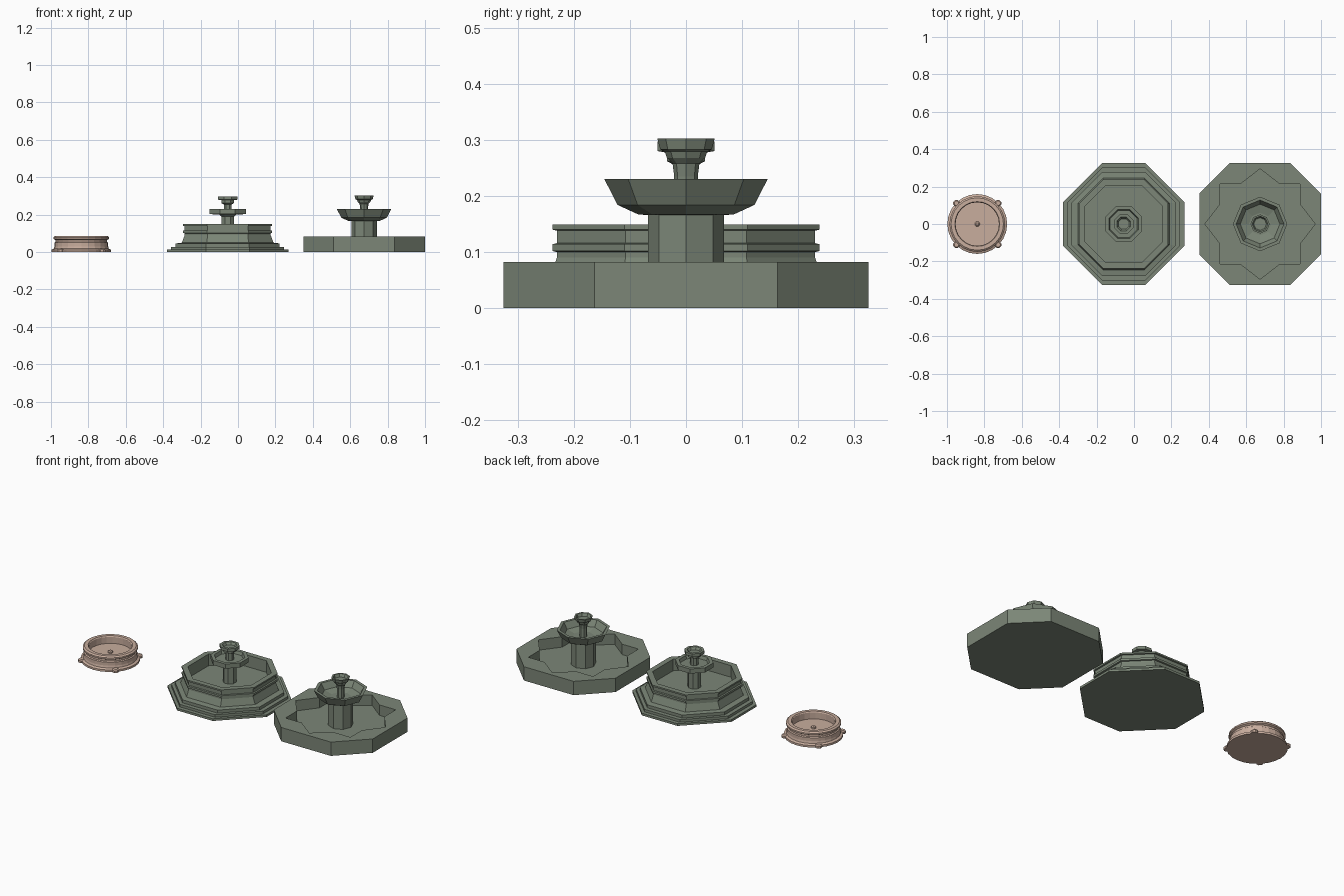
import bpy, bmesh
from math import sin, cos, pi, tau
from mathutils import Matrix

if "Cube" in bpy.data.objects:
    bpy.data.objects.remove(bpy.data.objects["Cube"])


def material(name, rgb):
    m = bpy.data.materials.new(name)
    m.diffuse_color = (*rgb, 1)
    m.use_nodes = True
    m.node_tree.nodes["Principled BSDF"].inputs["Base Color"].default_value = m.diffuse_color
    return m


GREEN = material("mossy_stone", (0.20, 0.24, 0.185))
TAN = material("tan_stone", (0.58, 0.42, 0.34))


def loft(name, rings, x, mat):
    """Skin a closed solid through rings of (x, y, z) points."""
    bm = bmesh.new()
    vs = [[bm.verts.new(p) for p in r] for r in rings]
    n = len(vs[0])
    for a, b in zip(vs, vs[1:]):
        for i in range(n):
            j = (i + 1) % n
            bm.faces.new((a[i], a[j], b[j], b[i]))
    bm.faces.new(vs[0][::-1])
    bm.faces.new(vs[-1])
    bmesh.ops.recalc_face_normals(bm, faces=bm.faces)
    me = bpy.data.meshes.new(name)
    bm.to_mesh(me)
    bm.free()
    me.materials.append(mat)
    ob = bpy.data.objects.new(name, me)
    ob.location.x = x
    bpy.context.collection.objects.link(ob)
    return ob


def lathe(name, profile, n, x, mat, turn=0.0):
    rings = [[(r * cos(turn + tau * i / n), r * sin(turn + tau * i / n), z)
              for i in range(n)] for r, z in profile]
    return loft(name, rings, x, mat)


def octagon(h, e, z):
    """Octagon with half width h and half edge length e."""
    return [(h, -e, z), (h, e, z), (e, h, z), (-e, h, z),
            (-h, e, z), (-h, -e, z), (-e, -h, z), (e, -h, z)]


def four_fold(a, b, c, z):
    """16-point plan: a on the axes, b at the in-between corners, c on diagonals."""
    quarter = [(a, 0), b, (c, c), (b[1], b[0])]
    pts = []
    for _ in range(4):
        pts += [(px, py, z) for px, py in quarter]
        quarter = [(-py, px) for px, py in quarter]
    return pts


# --- Stepped octagonal fountain (middle) ---
MX = -0.055
loft("stepped_basin", [octagon(*r) for r in [
    (.325, .117, 0), (.325, .117, .013),
    (.302, .116, .013), (.302, .116, .028),
    (.278, .115, .028), (.278, .115, .046),
    (.245, .111, .05), (.230, .108, .09), (.230, .108, .1),
    (.238, .110, .102), (.238, .110, .114),
    (.230, .108, .116), (.230, .108, .138),
    (.238, .110, .140), (.238, .110, .149),
    (.207, .096, .149), (.207, .096, .08)]], MX, GREEN)
K = .4142
loft("stepped_centrepiece", [octagon(h, h * K, z) for h, z in [
    (.034, .078), (.034, .19), (.045, .2), (.097, .203), (.097, .23),
    (.078, .23), (.072, .212), (.021, .212), (.021, .255), (.034, .262),
    (.034, .277), (.051, .28), (.051, .297), (.037, .297), (.028, .283)]],
    MX, GREEN)

# --- Star pool fountain (right) ---
RX = .674
outer = (.325, (.325, .163), .244)
star = (.295, (.213, .106), .213)
loft("star_basin", [four_fold(*outer, 0), four_fold(*outer, .082),
                    four_fold(*star, .082), four_fold(*star, .02)], RX, GREEN)
lathe("star_column_and_bowls", [
    (.068, .018), (.068, .166), (.085, .167), (.122, .184), (.1455, .23),
    (.128, .23), (.106, .195), (.06, .183), (.021, .183), (.021, .235),
    (.024, .258), (.034, .268), (.038, .279), (.046, .283), (.051, .302),
    (.042, .302), (.034, .285)], 8, RX, GREEN)

# --- Small round fountain (left) ---
LX = -.838
lathe("round_basin", [
    (.160, 0), (.160, .012), (.147, .018), (.144, .03), (.144, .05),
    (.138, .054), (.138, .064), (.149, .070), (.149, .079), (.140, .086),
    (.120, .086), (.116, .08), (.116, .042)], 24, LX, TAN)
lathe("round_spout", [(.014, .04), (.013, .05), (.007, .055)], 10, LX, TAN)

# Four little feet on the diagonals
for k in range(4):
    a = pi / 4 + k * pi / 2
    foot = lathe("round_foot_%d" % (k + 1),
                 [(.019, 0), (.019, .013), (.013, .019)], 8, LX, TAN, pi / 8)
    foot.data.transform(Matrix.Translation((.157 * cos(a), .157 * sin(a), 0)))
